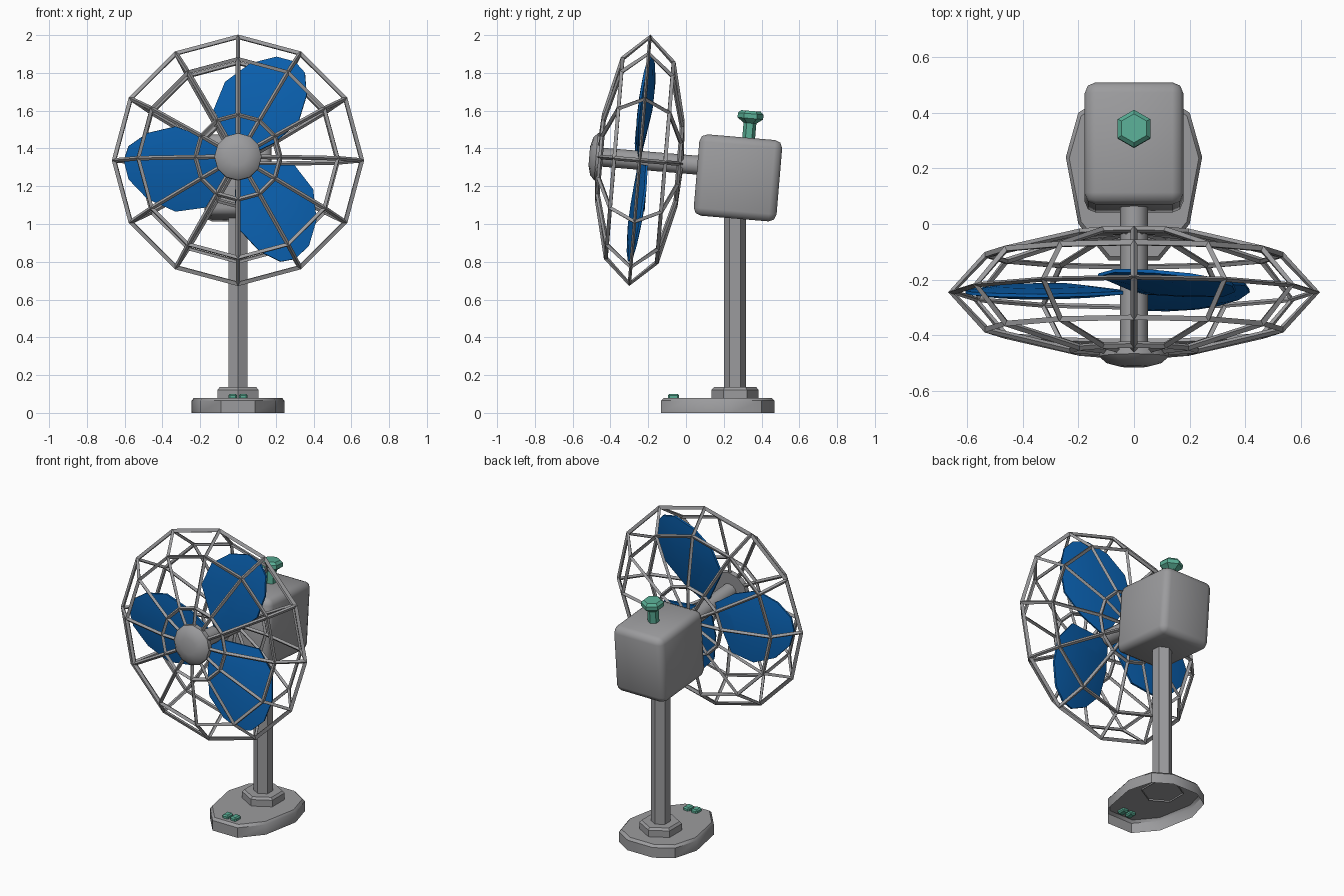
import bpy, bmesh, math
from mathutils import Matrix, Vector

if "Cube" in bpy.data.objects:
    bpy.data.objects.remove(bpy.data.objects["Cube"])


def mat(name, rgb):
    m = bpy.data.materials.new(name)
    m.diffuse_color = (*rgb, 1)
    m.use_nodes = True
    m.node_tree.nodes["Principled BSDF"].inputs["Base Color"].default_value = m.diffuse_color
    return m


GREY = mat("grey", (0.33, 0.33, 0.34))
BLUE = mat("blue", (0.003, 0.115, 0.42))
GREEN = mat("sea_green", (0.10, 0.42, 0.30))

# Tilted frame of the fan head: origin at the cage centre, -y along the shaft
HEAD = Matrix.Translation((0, -0.245, 1.337)) @ Matrix.Rotation(math.radians(-4.8), 4, 'X')
TO_Y = Matrix.Rotation(math.radians(90), 4, 'X')      # local z -> -y


def finish(name, bm, material, matrix=Matrix(), smooth=None):
    bmesh.ops.recalc_face_normals(bm, faces=bm.faces)
    me = bpy.data.meshes.new(name)
    bm.to_mesh(me)
    bm.free()
    me.materials.append(material)
    ob = bpy.data.objects.new(name, me)
    ob.matrix_world = matrix
    bpy.context.collection.objects.link(ob)
    if smooth:
        bpy.ops.object.select_all(action='DESELECT')
        ob.select_set(True)
        bpy.context.view_layer.objects.active = ob
        bpy.ops.object.shade_smooth_by_angle(angle=math.radians(smooth))
    return ob


def loft(bm, rings, bottom=True, top=True):
    """Bridge equal-length point rings, with optional end caps."""
    vs = [[bm.verts.new(p) for p in r] for r in rings]
    n = len(vs[0])
    for a, b in zip(vs, vs[1:]):
        for i in range(n):
            j = (i + 1) % n
            bm.faces.new((a[i], a[j], b[j], b[i]))
    if bottom:
        bm.faces.new(vs[0][::-1])
    if top:
        bm.faces.new(vs[-1])


def lathe(name, profile, n, material, matrix, bottom=True, smooth=None):
    """Profile of (radius, z) turned with n sides, a corner lying on y."""
    bm = bmesh.new()
    loft(bm, [[(r * math.sin(i * math.tau / n), r * math.cos(i * math.tau / n), z)
               for i in range(n)] for r, z in profile], bottom)
    return finish(name, bm, material, matrix, smooth)


def bevelled_box(name, size, material, matrix, width, segments=1, smooth=None):
    bm = bmesh.new()
    bmesh.ops.create_cube(bm, size=1)
    bmesh.ops.scale(bm, vec=size, verts=bm.verts)
    bmesh.ops.bevel(bm, geom=bm.edges[:], offset=width, segments=segments,
                    affect='EDGES', profile=0.5)
    return finish(name, bm, material, matrix, smooth)


# Egg-shaped hollow base, open underneath
half = [(0.09, -0.132), (0.20, 0.0), (0.245, 0.24), (0.20, 0.40), (0.09, 0.468)]
outline = half + [(-x, y) for x, y in reversed(half)]
bm = bmesh.new()
loft(bm, [[(x * s, 0.17 + (y - 0.17) * s, z) for x, y in outline]
          for s, z in ((1, 0), (1, 0.065), (0.95, 0.08))], bottom=False)
finish("base", bm, GREY, smooth=40)

# Collar and post, both hexagonal
STAND = Matrix.Translation((0, 0.26, 0))
lathe("collar", [(0.125, 0.07), (0.125, 0.122), (0.112, 0.136)], 6, GREY, STAND, bottom=False)
lathe("post", [(0.058, 0.12), (0.058, 1.08)], 6, GREY, STAND)

# Two buttons on the base
for side, s in (("left", -1), ("right", 1)):
    bevelled_box(side + "_button", (0.044, 0.058, 0.04), GREEN,
                 Matrix.Translation((s * 0.028, -0.066, 0.081)), 0.008)

# Motor housing
bevelled_box("motor_housing", (0.355, 0.44, 0.432), GREY,
             HEAD @ Matrix.Translation((0, 0.526, -0.049)), 0.04, 2, smooth=60)

# Oscillation knob
lathe("knob", [(0.034, -0.02), (0.034, 0.075), (0.068, 0.1), (0.068, 0.125), (0.052, 0.14)],
      6, GREEN, HEAD @ Matrix.Translation((0, 0.565, 0.17)))

# Shaft and front cap
lathe("shaft", [(0.05, -0.34), (0.05, 0.22)], 12, GREY, HEAD @ TO_Y, smooth=40)
lathe("front_cap", [(0.125, 0.20), (0.125, 0.232), (0.10, 0.255), (0.05, 0.268)],
      12, GREY, HEAD @ TO_Y, smooth=40)

# Cage: a twelve-sided flattened globe turned into bars
profile = [(0.225, -0.208), (0.53, -0.135), (0.656, 0), (0.53, 0.135), (0.225, 0.208)]
cage = lathe("cage", profile, 12, GREY, HEAD @ TO_Y)
bm = bmesh.new()
bm.from_mesh(cage.data)
caps = [f for f in bm.faces if len(f.verts) == 12]
for v in bmesh.ops.poke(bm, faces=caps)["verts"]:
    v.co.z *= 0.222 / 0.208
bm.to_mesh(cage.data)
bm.free()
wire = cage.modifiers.new("bars", 'WIREFRAME')
wire.thickness = 0.024
wire.offset = 0
wire.use_even_offset = True

# Three lens-shaped blades: outline as (along radius, across)
blade = [(0.04, -0.03), (0.17, -0.12), (0.33, -0.18), (0.48, -0.145), (0.58, -0.075),
         (0.605, 0.0), (0.58, 0.10), (0.48, 0.205), (0.33, 0.272), (0.17, 0.25), (0.04, 0.03)]
mid = Vector((0.34, 0.04))


def blade_ring(scale, height):
    return [(*(mid + (Vector(p) - mid) * scale), height) for p in blade]


for k in range(3):
    bm = bmesh.new()
    loft(bm, [blade_ring(0.6, -0.02), blade_ring(1, -0.006),
              blade_ring(1, 0.006), blade_ring(0.6, 0.02)])
    spin = Matrix.Rotation(math.radians(60 + 120 * k), 4, 'Z')
    pitch = Matrix.Rotation(math.radians(-9), 4, 'X')
    finish("blade_%d" % (k + 1), bm, BLUE, HEAD @ TO_Y @ spin @ pitch, smooth=40)
